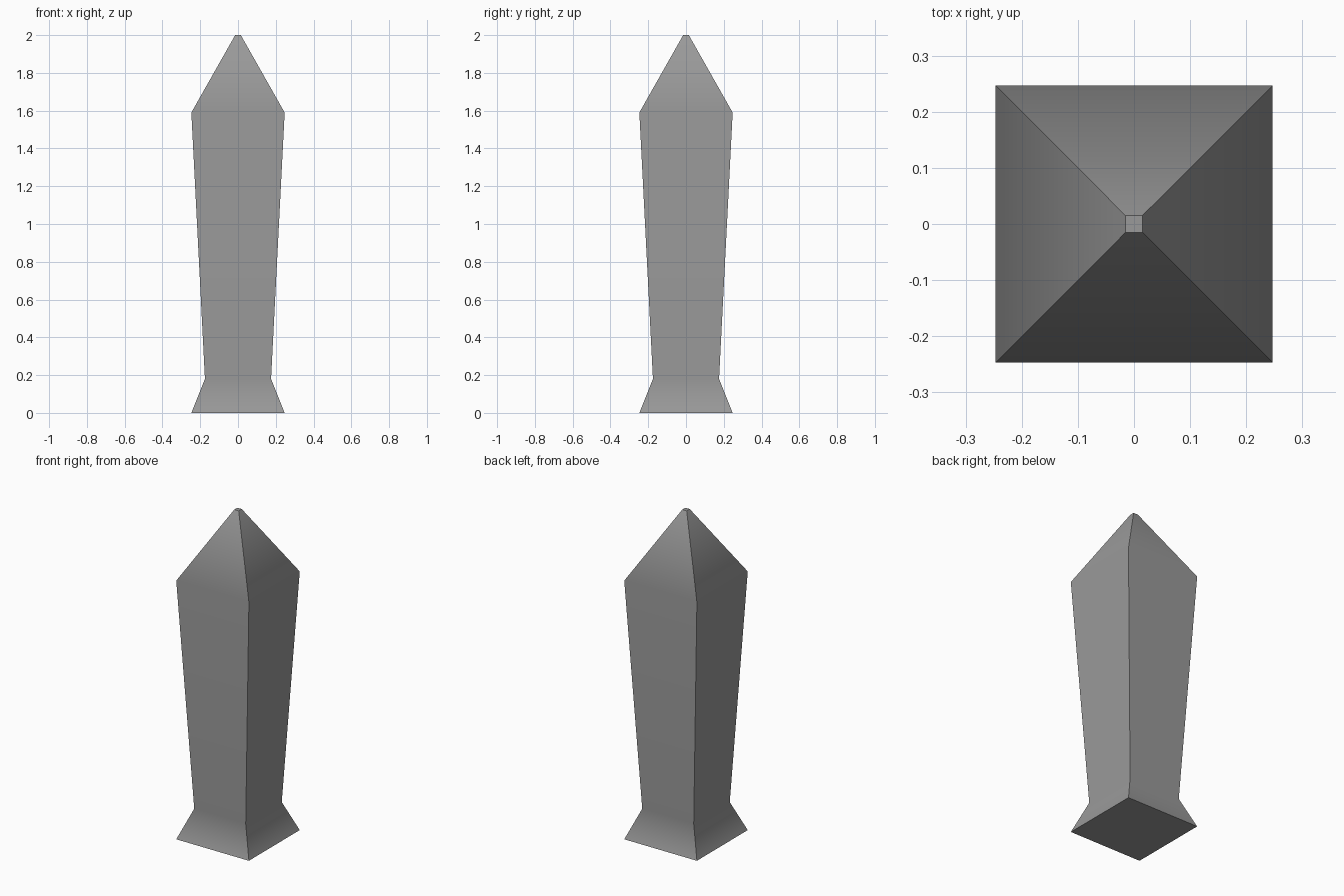
import bpy, bmesh, math

if "Cube" in bpy.data.objects:
    bpy.data.objects.remove(bpy.data.objects["Cube"])

# Square rings from base to tip: (half width, height)
PROFILE = [(0.247, 0.0), (0.175, 0.18), (0.247, 1.59), (0.015, 2.0)]

bm = bmesh.new()
rings = [[bm.verts.new((sx * h, sy * h, z))
          for sx, sy in ((-1, -1), (1, -1), (1, 1), (-1, 1))]
         for h, z in PROFILE]

# Side walls
for low, high in zip(rings, rings[1:]):
    for i in range(4):
        j = (i + 1) % 4
        bm.faces.new((low[i], low[j], high[j], high[i]))

# Bottom and tip caps
bm.faces.new(rings[0][::-1])
bm.faces.new(rings[-1])

# Soft shading up each side, crisp corners
bm.normal_update()
for f in bm.faces:
    f.smooth = True
for e in bm.edges:
    e.smooth = e.calc_face_angle() < math.radians(40)

mesh = bpy.data.meshes.new("pointed_post")
bm.to_mesh(mesh)
bm.free()
post = bpy.data.objects.new("pointed_post", mesh)
bpy.context.collection.objects.link(post)

# Dark grey colour
grey = bpy.data.materials.new("dark_grey")
grey.diffuse_color = (0.32, 0.32, 0.32, 1)
grey.use_nodes = True
grey.node_tree.nodes["Principled BSDF"].inputs["Base Color"].default_value = grey.diffuse_color
mesh.materials.append(grey)

# Large flat sides keep an even shade
weighted = post.modifiers.new("weighted_normals", 'WEIGHTED_NORMAL')
weighted.keep_sharp = True
